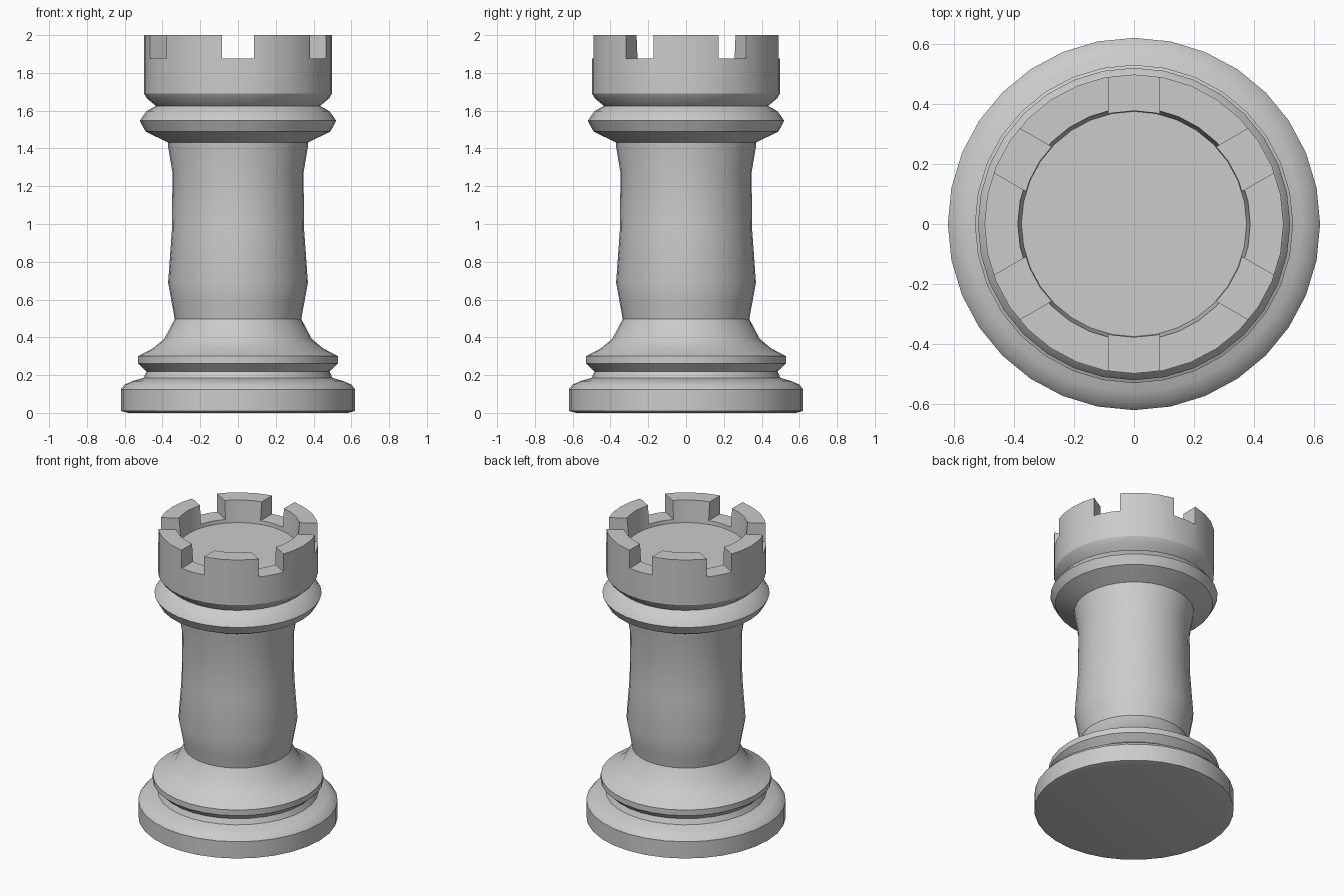
import bpy
import bmesh
import math

SIDES = 32

cube = bpy.data.objects.get("Cube")
if cube:
    bpy.data.objects.remove(cube, do_unlink=True)

# Single stone-grey material
grey = bpy.data.materials.new("light grey")
grey.use_nodes = True
grey.diffuse_color = (0.6, 0.6, 0.6, 1)
grey.node_tree.nodes["Principled BSDF"].inputs["Base Color"].default_value = (0.6, 0.6, 0.6, 1)


def lathe(name, profile):
    """Turn a closed (radius, height) profile around the z axis."""
    bm = bmesh.new()
    verts = [bm.verts.new((r, 0, z)) for r, z in profile]
    edges = [bm.edges.new(pair) for pair in zip(verts, verts[1:])]
    bmesh.ops.spin(bm, geom=verts + edges, cent=(0, 0, 0), axis=(0, 0, 1),
                   angle=math.tau, steps=SIDES, use_merge=True)
    bmesh.ops.remove_doubles(bm, verts=bm.verts, dist=0.0005)
    bmesh.ops.recalc_face_normals(bm, faces=bm.faces)
    mesh = bpy.data.meshes.new(name)
    bm.to_mesh(mesh)
    bm.free()
    obj = bpy.data.objects.new(name, mesh)
    mesh.materials.append(grey)
    bpy.context.collection.objects.link(obj)
    return obj


# Foot, collars, shaft and crown as one turned profile
tower = lathe("tower", [
    (0, 0), (0.58, 0), (0.62, 0.01),                            # underside
    (0.62, 0.125), (0.6, 0.15), (0.56, 0.168), (0.5, 0.185),    # foot
    (0.485, 0.22), (0.53, 0.262), (0.53, 0.3),                  # lower collar
    (0.45, 0.342), (0.39, 0.392), (0.335, 0.497),               # flare
    (0.352, 0.59), (0.37, 0.69), (0.35, 0.97), (0.347, 1.27),   # shaft
    (0.37, 1.41), (0.372, 1.432),
    (0.49, 1.49), (0.52, 1.547), (0.485, 1.597), (0.435, 1.625),  # upper collar
    (0.482, 1.665), (0.498, 1.69), (0.498, 2),                  # crown
    (0.387, 2), (0.375, 1.85), (0, 1.85),                       # crown well
])

# Three bars across the crown cut the six notches
for i in range(3):
    bpy.ops.mesh.primitive_cube_add(size=1, location=(0, 0, 1.975),
                                    rotation=(0, 0, math.radians(30 + 60 * i)))
    bar = bpy.context.object
    bar.name = f"notch_cutter_{i + 1}"
    bar.scale = (1.4, 0.17, 0.2)
    bar.hide_render = True
    bar.hide_set(True)
    cut = tower.modifiers.new(f"notch_{i + 1}", 'BOOLEAN')
    cut.operation = 'DIFFERENCE'
    cut.solver = 'EXACT'
    cut.object = bar

# Apply the cuts, remove the cutters, then smooth the turned surfaces
bpy.context.view_layer.update()
bpy.ops.object.select_all(action='DESELECT')
bpy.context.view_layer.objects.active = tower
tower.select_set(True)
for name in [m.name for m in tower.modifiers]:
    bpy.ops.object.modifier_apply(modifier=name)
for obj in list(bpy.data.objects):
    if obj.name.startswith("notch_cutter"):
        bpy.data.objects.remove(obj, do_unlink=True)
bpy.ops.object.shade_smooth_by_angle(angle=math.radians(30))
